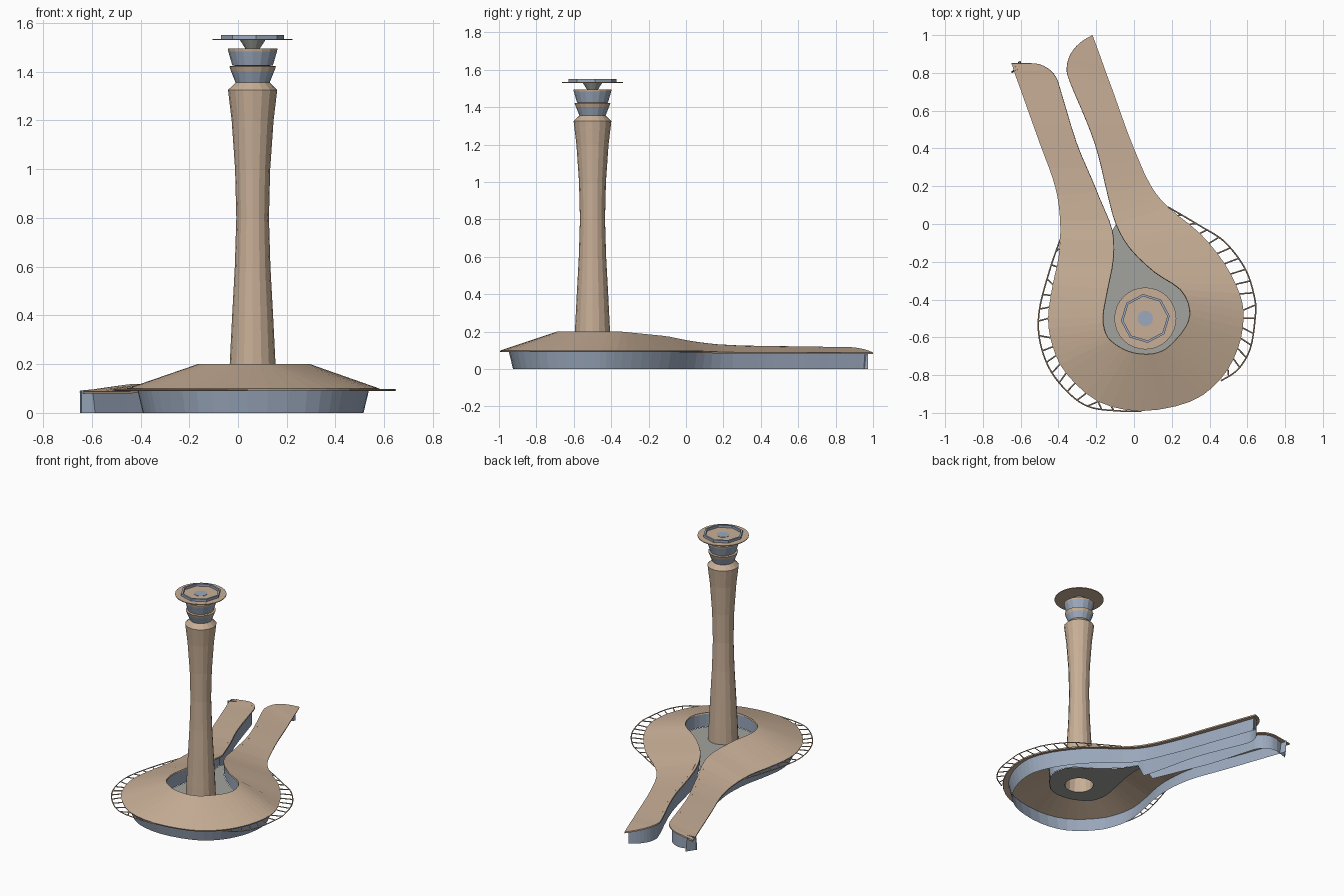
import bpy, bmesh, math
from mathutils import Vector

if "Cube" in bpy.data.objects:
    bpy.data.objects.remove(bpy.data.objects["Cube"], do_unlink=True)


def material(name, colour):
    mat = bpy.data.materials.new(name)
    mat.use_nodes = True
    mat.diffuse_color = (*colour, 1)
    mat.node_tree.nodes["Principled BSDF"].inputs["Base Color"].default_value = (*colour, 1)
    return mat


TAN = material("warm tan", (0.58, 0.43, 0.31))
BLUE = material("slate blue", (0.33, 0.40, 0.51))
GREY = material("floor grey", (0.36, 0.36, 0.34))
CENTRE = Vector((0.06, -0.5))


def add_object(name, data, mats):
    obj = bpy.data.objects.new(name, data)
    bpy.context.collection.objects.link(obj)
    for mat in mats:
        data.materials.append(mat)
    return obj


def loft(name, rings, mats, closed=False, bands=None, cap=False):
    """Join successive rings of points with quads, one material per band."""
    bm = bmesh.new()
    rows = [[bm.verts.new(p) for p in ring] for ring in rings]
    count = len(rows[0])
    for band, (low, high) in enumerate(zip(rows, rows[1:])):
        for i in range(count if closed else count - 1):
            j = (i + 1) % count
            face = bm.faces.new((low[i], low[j], high[j], high[i]))
            face.material_index = bands[band] if bands else 0
    if cap:
        bm.faces.new(rows[-1]).material_index = bands[-1] if bands else 0
    bmesh.ops.remove_doubles(bm, verts=bm.verts, dist=0.0004)
    bmesh.ops.recalc_face_normals(bm, faces=bm.faces)
    mesh = bpy.data.meshes.new(name)
    bm.to_mesh(mesh)
    bm.free()
    return add_object(name, mesh, mats)


def lathe(name, profile, mats, sides=16, bands=None, cap=False, turn=0.0):
    rings = []
    for r, z in profile:
        angles = [turn + math.tau * i / sides for i in range(sides)]
        rings.append([(CENTRE.x + r * math.cos(a), CENTRE.y + r * math.sin(a), z) for a in angles])
    return loft(name, rings, mats, True, bands, cap)


def spline(points, steps):
    """Smooth path through the given points."""
    pts = [Vector(p) for p in points]
    pts = [pts[0]] + pts + [pts[-1]]
    path = []
    for a, b, c, d in zip(pts, pts[1:], pts[2:], pts[3:]):
        for s in range(steps):
            t = s / steps
            path.append(0.5 * (2 * b + (c - a) * t + (2 * a - 5 * b + 4 * c - d) * t * t
                               + (3 * b - a - 3 * c + d) * t ** 3))
    return path + [pts[-1]]


def blend(value, table):
    """Straight-line interpolation in a small table."""
    for (a, p), (b, q) in zip(table, table[1:]):
        if value <= b:
            return p + (q - p) * max(0, (value - a) / (b - a))
    return table[-1][1]


# Canopy outline: matching outer and inner edge points, arm tip to arm tip
EDGES = [
    (-.22, 1, -.22, 1), (-.19, .92, -.285, .96), (-.165, .85, -.335, .9),
    (-.14, .78, -.355, .83), (-.11, .7, -.34, .755), (-.05, .53, -.245, .53),
    (0, .4, -.19, .37), (.085, .21, -.14, .16), (.18, .09, -.095, 0),
    (.35, -.05, -.02, -.13), (.48, -.21, .11, -.255), (.56, -.37, .245, -.345),
    (.58, -.5, .295, -.45), (.55, -.66, .275, -.545), (.46, -.82, .19, -.645),
    (.3, -.94, .13, -.68), (.04, -.99, .06, -.69), (-.19, -.94, -.03, -.675),
    (-.36, -.79, -.11, -.63), (-.43, -.65, -.15, -.58), (-.455, -.5, -.165, -.49),
    (-.43, -.32, -.14, -.345), (-.4, -.18, -.11, -.185), (-.39, -.03, -.115, -.035),
    (-.4, .11, -.18, .13), (-.43, .24, -.225, .24), (-.5, .43, -.305, .43),
    (-.6, .71, -.39, .71), (-.622, .77, -.41, .77), (-.636, .81, -.445, .815),
    (-.645, .84, -.5, .845), (-.65, .85, -.55, .85)]
edge_path = spline(EDGES, 3)
RIDGE = [(-.35, .2), (-.1, .175), (.02, .15), (.15, .133), (.3, .125), (.85, .117)]
outer, inner = [], []
for e in edge_path:
    out, inn = e.xy, Vector((e.z, e.w))
    rim = blend(out.y, [(-.1, .1), (.3, .088)])
    width = min(1, (out - inn).length / 0.19)
    outer.append(Vector((*out, rim)))
    inner.append(Vector((*inn, rim + (blend(inn.y, RIDGE) - rim) * width)))
canopy = loft("canopy", [outer, inner], [TAN])
thick = canopy.modifiers.new("thickness", "SOLIDIFY")
thick.thickness = 0.009
# keep the top surface in place
thick.offset = -1
if canopy.data.polygons[len(canopy.data.polygons) // 2].normal.z < 0:
    canopy.data.flip_normals()

# Skirt walls: one closed loop set in from the canopy edge
loop = outer + inner[-1:0:-1]
count = len(loop)
wall_top, wall_base = [], []
for i, p in enumerate(loop):
    along = (loop[(i + 2) % count] - loop[i - 2]).xy.normalized()
    inward = Vector((along.y, -along.x))
    is_outer = i < len(outer)
    pit = not is_outer and p.y < 0
    top_in = 0.04 if is_outer else 0.003 if pit else 0.018
    base_in = blend(p.y, [(0, .065), (.3, .05)]) if is_outer else top_in
    top, base = p.xy + inward * top_in, p.xy + inward * base_in
    wall_top.append((*top, p.z + (0.004 if is_outer else -0.003)))
    wall_base.append((*base, 0.1 if pit else 0))
loft("skirt_walls", [wall_base, wall_top], [BLUE], True)

# Sunken floor around the tower foot
pit_edge = [p for p in inner if p.y < 0.005]
foot = [CENTRE + (p.xy - CENTRE).normalized() * 0.094 for p in pit_edge]
loft("pit_floor", [[(p.x, p.y, 0.1) for p in pit_edge], [(*p, 0.1) for p in foot]], [GREY], True)

# Tower shaft, flared at both ends
lathe("tower_shaft", [(.098, .1), (.094, .2), (.084, .4), (.073, .6), (.067, .8), (.072, 1),
                      (.086, 1.2), (.101, 1.325), (.07, 1.355)], [TAN], cap=True)

# Stacked collars with tan lips
lathe("lower_collar", [(.07, 1.355), (.088, 1.4), (.096, 1.422), (.07, 1.424)],
      [BLUE, TAN], bands=[0, 1, 1], cap=True)
lathe("upper_collar", [(.07, 1.424), (.083, 1.425), (.1, 1.483), (.102, 1.495)],
      [BLUE, TAN], bands=[0, 0, 1], cap=True)

# Crown: stem, round plate, octagonal rim and hub
lathe("crown_stem", [(.03, 1.495), (.053, 1.531)], [GREY])
lathe("crown_plate", [(.04, 1.53), (.164, 1.53), (.164, 1.535), (.04, 1.535)], [TAN], sides=32)
lathe("octagon_rim", [(.13, 1.535), (.13, 1.551), (.117, 1.551), (.117, 1.535)],
      [BLUE], sides=8, turn=0.1)
lathe("crown_hub", [(.041, 1.532), (.041, 1.537)], [BLUE], cap=True)

# Railings: an open walkway frame on each side of the canopy
RAILS = {
    "left_railing": [(.18, .09), (.35, -.01), (.48, -.095), (.59, -.24), (.64, -.4),
                     (.641, -.5), (.615, -.66), (.55, -.77), (.46, -.83)],
    "right_railing": [(-.39, -.08), (-.445, -.24), (-.5, -.45), (-.5, -.61),
                      (-.445, -.77), (-.34, -.9), (-.23, -.97), (-.07, -.99), (.03, -.99)]}
for name, points in RAILS.items():
    curve = bpy.data.curves.new(name, "CURVE")
    curve.dimensions = "3D"
    curve.bevel_depth = 0.004
    curve.bevel_resolution = 0
    rail = spline(points, 8)
    bars = [[(p.x, p.y, 0.094) for p in rail]]
    travelled = 0
    for a, b in zip(rail, rail[1:]):
        travelled += (b - a).length
        if travelled > 0.062:
            travelled = 0
            near = min(outer, key=lambda q: (q.xy - b).length)
            bars.append([(b.x, b.y, 0.094), (near.x, near.y, 0.094)])
    for bar in bars:
        line = curve.splines.new("POLY")
        line.points.add(len(bar) - 1)
        for point, co in zip(line.points, bar):
            point.co = (*co, 1)
    add_object(name, curve, [TAN])
